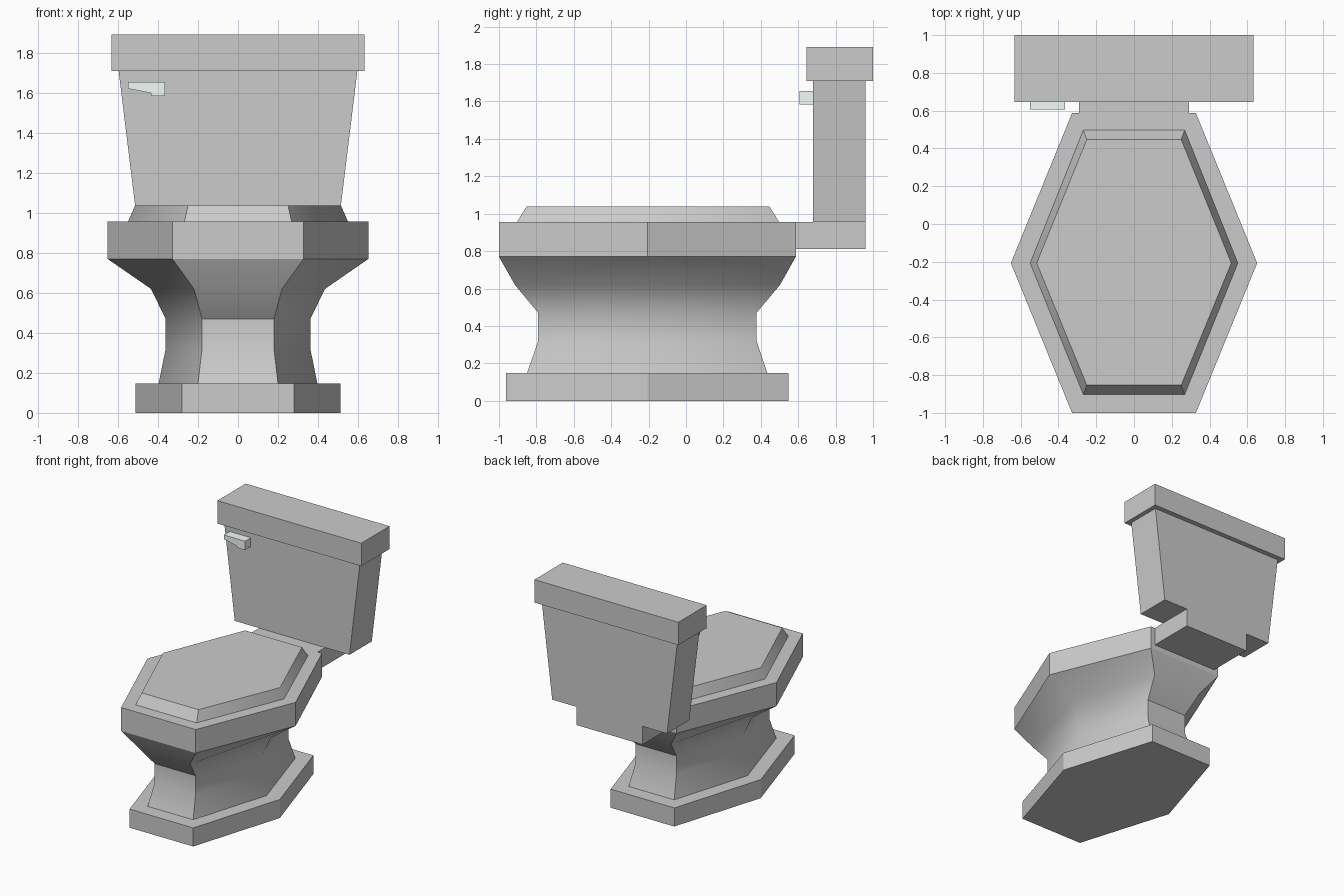
import bpy, bmesh, math

if "Cube" in bpy.data.objects:
    bpy.data.objects.remove(bpy.data.objects["Cube"])

MID_Y = -0.207  # y of the widest point of the six-sided bowl


def finish(name, bm):
    bmesh.ops.recalc_face_normals(bm, faces=bm.faces)
    mesh = bpy.data.meshes.new(name)
    bm.to_mesh(mesh)
    bm.free()
    obj = bpy.data.objects.new(name, mesh)
    bpy.context.collection.objects.link(obj)
    return obj


def loft(name, loops):
    """Closed solid through a stack of matching point loops."""
    bm = bmesh.new()
    rings = [[bm.verts.new(p) for p in loop] for loop in loops]
    n = len(rings[0])
    for a, b in zip(rings, rings[1:]):
        for i in range(n):
            j = (i + 1) % n
            bm.faces.new((a[i], a[j], b[j], b[i]))
    bm.faces.new(rings[0][::-1])
    bm.faces.new(rings[-1])
    return finish(name, bm)


def hexagon(z, side, corner, front, back):
    return [(side, MID_Y, z), (corner, back, z), (-corner, back, z),
            (-side, MID_Y, z), (-corner, front, z), (corner, front, z)]


def rect(z, half, front, back):
    return [(half, front, z), (half, back, z), (-half, back, z), (-half, front, z)]


def smooth(obj, degrees):
    """Smooth shading, sharp where the faces meet above the given angle."""
    obj.data.shade_smooth()
    obj.data.set_sharp_from_angle(angle=math.radians(degrees))


# Foot plate
loft("base", [hexagon(z, 0.513, 0.28, -0.963, 0.547) for z in (0, 0.148)])

# Waisted bowl: z, side, corner, front, back
bowl = loft("bowl", [hexagon(*r) for r in (
    (0.148, 0.397, 0.20, -0.85, 0.435),
    (0.32, 0.362, 0.18, -0.79, 0.377),
    (0.47, 0.362, 0.18, -0.79, 0.377),
    (0.62, 0.435, 0.22, -0.915, 0.503),
    (0.77, 0.652, 0.328, -1.0, 0.587))])
smooth(bowl, 38)

# Rim and bevelled seat cover
loft("rim", [hexagon(z, 0.652, 0.328, -1.0, 0.587) for z in (0.77, 0.957)])
cover = loft("seat_cover", [hexagon(0.957, 0.55, 0.268, -0.903, 0.497),
                            hexagon(1.038, 0.515, 0.25, -0.853, 0.447)])
smooth(cover, 57.5)

# Shelf joining the bowl to the tank
loft("tank_shelf", [rect(z, 0.29, 0.5, 0.96) for z in (0.812, 0.957)])

# Tapered tank and its lid
loft("tank", [rect(0.957, 0.505, 0.68, 0.96), rect(1.71, 0.597, 0.68, 0.96)])
loft("tank_lid", [rect(z, 0.633, 0.645, 1.0) for z in (1.71, 1.892)])

# Flush lever: side profile pulled forward from the tank
profile = [(-0.55, 1.656), (-0.55, 1.622), (-0.435, 1.6),
           (-0.435, 1.585), (-0.364, 1.585), (-0.364, 1.656)]
lever = loft("flush_lever", [[(x, y, z) for x, z in profile] for y in (0.607, 0.68)])
metal = bpy.data.materials.new("pale_metal")
metal.diffuse_color = (0.9, 0.98, 0.94, 1)
metal.use_nodes = True
metal.node_tree.nodes["Principled BSDF"].inputs["Base Color"].default_value = metal.diffuse_color
lever.data.materials.append(metal)
